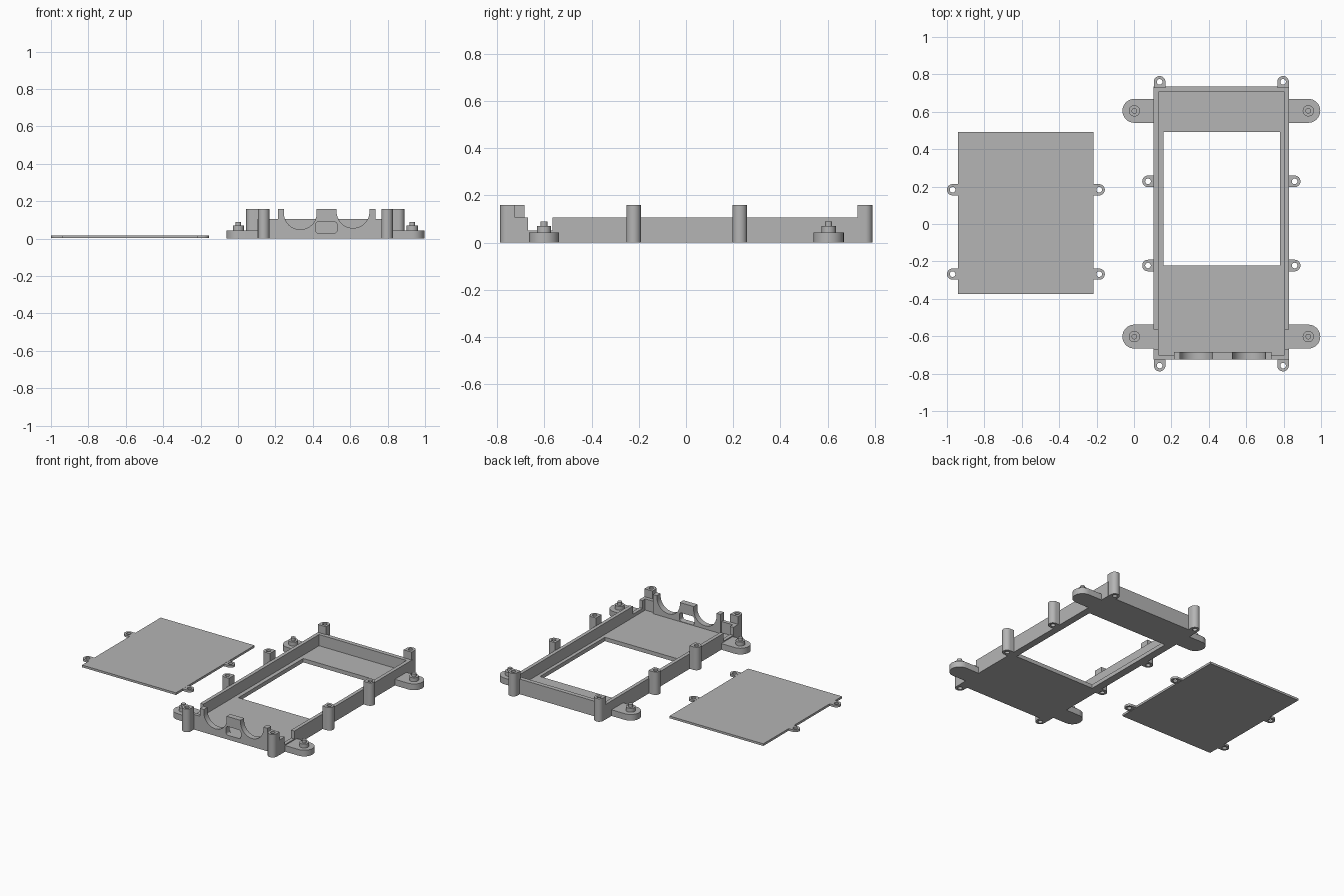
import bpy
import bmesh
from math import pi, sin, cos, radians

cube = bpy.data.objects.get("Cube")
if cube:
    bpy.data.objects.remove(cube, do_unlink=True)

GREY = (0.46, 0.46, 0.46, 1)
grey = bpy.data.materials.new("plain grey")
grey.use_nodes = True
grey.diffuse_color = GREY
grey.node_tree.nodes["Principled BSDF"].inputs["Base Color"].default_value = GREY


def arc(cx, cy, r, start, end, steps=16):
    angles = [radians(start + (end - start) * i / steps) for i in range(steps + 1)]
    return [(cx + r * cos(a), cy + r * sin(a)) for a in angles]


def circle(cx, cy, r):
    return arc(cx, cy, r, 0, 360, 32)[:-1]


def rect(x0, x1, y0, y1):
    return [(x0, y0), (x1, y0), (x1, y1), (x0, y1)]


def tongue(cx, cy, r, length, facing):
    """Round-ended outline; the round end points along the facing angle."""
    a = radians(facing)
    pts = arc(cx, cy, r, facing - 90, facing + 90)
    back = (-length * cos(a), -length * sin(a))
    return pts + [(p[0] + back[0], p[1] + back[1]) for p in (pts[-1], pts[0])]


def slab(name, loops, low, high, upright=False):
    """Extrude outlines (inner loops become holes) along z, or along y if upright."""
    curve = bpy.data.curves.new(name, 'CURVE')
    curve.dimensions = '2D'
    curve.fill_mode = 'BOTH'
    curve.extrude = (high - low) / 2
    for loop in loops:
        spline = curve.splines.new('POLY')
        spline.points.add(len(loop) - 1)
        for point, (x, y) in zip(spline.points, loop):
            point.co = (x, y, 0, 1)
        spline.use_cyclic_u = True
    obj = bpy.data.objects.new(name, curve)
    bpy.context.collection.objects.link(obj)
    bpy.ops.object.select_all(action='DESELECT')
    obj.select_set(True)
    bpy.context.view_layer.objects.active = obj
    bpy.ops.object.convert(target='MESH')
    obj = bpy.context.view_layer.objects.active
    middle = (low + high) / 2
    if upright:
        obj.rotation_euler.x = pi / 2
        obj.location.y = middle
    else:
        obj.location.z = middle
    bm = bmesh.new()
    bm.from_mesh(obj.data)
    bmesh.ops.remove_doubles(bm, verts=bm.verts, dist=1e-5)
    bmesh.ops.recalc_face_normals(bm, faces=bm.faces)
    bm.to_mesh(obj.data)
    bm.free()
    obj.data.materials.clear()
    obj.data.materials.append(grey)
    bpy.ops.object.shade_smooth_by_angle(angle=radians(30))
    return obj


# Tray extents
MID = 0.467
L, R, F, B = 0.105, 0.829, -0.725, 0.735
WALL, FLOOR, RIM, TALL = 0.025, 0.027, 0.105, 0.16


def flip(loop):
    return [(2 * MID - x, y) for x, y in reversed(loop)]


def u_wall(front):
    return [(L, front), (L + WALL, front), (L + WALL, B - 0.03), (R - WALL, B - 0.03),
            (R - WALL, front), (R, front), (R, B), (L, B)]


# Floor with window opening, and walls lowered at the front side notches
slab("tray_floor", [rect(L, R, F, B), rect(0.158, 0.78, -0.222, 0.492)], 0, FLOOR)
slab("lower_wall", [u_wall(-0.67)], FLOOR, 0.05)
slab("upper_wall", [u_wall(-0.565)], 0.05, RIM)

# Front corners
corner = [(L, F), (0.215, F), (0.215, -0.70), (L + WALL, -0.70), (L + WALL, -0.67), (L, -0.67)]
slab("front_corner_right", [corner], FLOOR, RIM)
slab("front_corner_left", [flip(corner)], FLOOR, RIM)

# Front panel with two round cradles and a rounded slot
panel = [(0.215, FLOOR - 0.001), (0.735, FLOOR - 0.001), (0.735, TALL), (0.703, TALL)]
panel += arc(0.615, 0.145, 0.088, 0, -180, 24)
panel += [(0.527, TALL), (0.42, TALL)]
panel += arc(0.333, 0.137, 0.088, 0, -180, 24)
panel += [(0.245, TALL), (0.215, TALL)]
slot = []
for i, (x, z) in enumerate(rect(0.43, 0.515, 0.044, 0.076)):
    slot += arc(x, z, 0.014, 180 + 90 * i, 270 + 90 * i, 5)
slab("front_panel", [panel, slot], F, -0.685, upright=True)

# Screw posts around the tray
for side, sign in (("right", -1), ("left", 1)):
    out = 180 if sign < 0 else 0
    posts = [("back", MID + sign * 0.33, 0.76, 90), ("front", MID + sign * 0.33, -0.757, 270),
             ("rear_side", MID + sign * 0.392, 0.228, out),
             ("fore_side", MID + sign * 0.392, -0.222, out)]
    for place, x, y, facing in posts:
        slab(f"{place}_post_{side}",
             [tongue(x, y, 0.031, 0.032, facing), circle(x, y, 0.015)], 0, TALL)

    # Mounting ears with stepped pegs
    for place, y in (("back", 0.605), ("front", -0.602)):
        x = MID + sign * 0.465
        slab(f"{place}_ear_{side}", [tongue(x, y, 0.064, 0.11, out)], 0, 0.043)
        slab(f"{place}_boss_{side}", [circle(x, y, 0.03)], 0.043, 0.07)
        slab(f"{place}_peg_{side}", [circle(x, y, 0.015)], 0.07, 0.09)

# Separate cover plate with screw tabs
slab("cover_plate", [rect(-0.94, -0.217, -0.373, 0.492)], 0.003, 0.018)
for side, x, facing in (("right", -0.97, 180), ("left", -0.186, 0)):
    for place, y in (("back", 0.183), ("front", -0.268)):
        slab(f"{place}_tab_{side}",
             [tongue(x, y, 0.03, 0.03, facing), circle(x, y, 0.015)], 0.003, 0.018)
